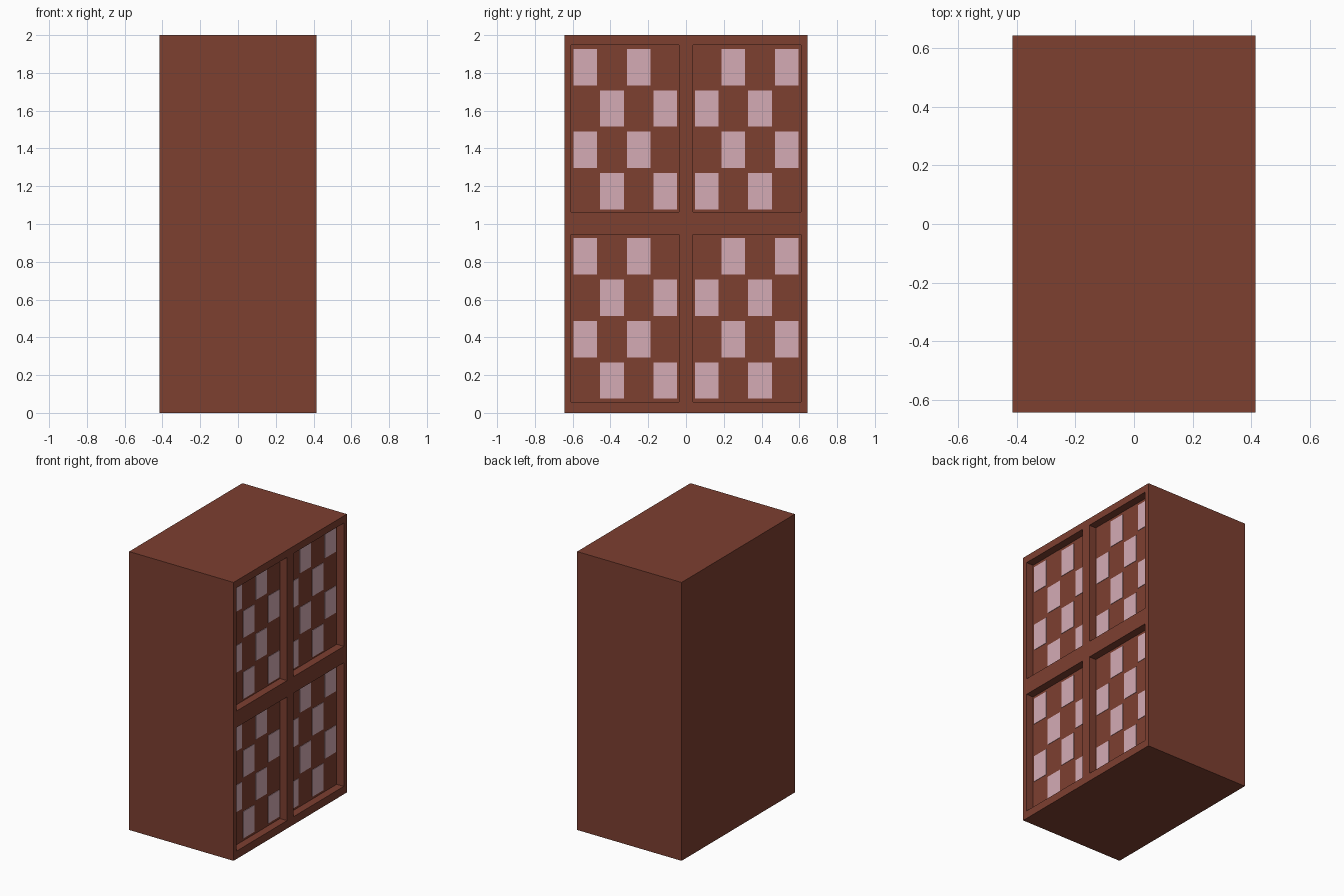
import bpy
import bmesh
from mathutils import Vector

if "Cube" in bpy.data.objects:
    bpy.data.objects.remove(bpy.data.objects["Cube"])

HX, HY, H = 0.415, 0.643, 2.0      # half depth, half width, height
RECESS = 0.056
Y_IN, Y_OUT = 0.036, 0.608         # recess limits either side of the middle
Z_BANDS = [(0.057, 0.945), (1.063, 1.948)]


def material(name, color):
    m = bpy.data.materials.new(name)
    m.diffuse_color = (*color, 1)
    m.use_nodes = True
    m.node_tree.nodes["Principled BSDF"].inputs["Base Color"].default_value = m.diffuse_color
    return m


def add_object(name, bm, mat):
    mesh = bpy.data.meshes.new(name)
    bm.to_mesh(mesh)
    bm.free()
    mesh.materials.append(mat)
    ob = bpy.data.objects.new(name, mesh)
    bpy.context.collection.objects.link(ob)
    return ob


def add_box(bm, lo, hi):
    lo, hi = Vector(lo), Vector(hi)
    verts = bmesh.ops.create_cube(bm, size=1)["verts"]
    for v in verts:
        v.co = (lo + hi) / 2 + v.co * (hi - lo)


brown = material("brown_wood", (0.205, 0.05, 0.03))
pink = material("pink_panel", (0.66, 0.41, 0.46))

# Cabinet body: slice the block along the frame lines, sink four windows
bm = bmesh.new()
add_box(bm, (-HX, -HY, 0), (HX, HY, H))
cuts = [((0, y, 0), (0, 1, 0)) for y in (-Y_OUT, -Y_IN, Y_IN, Y_OUT)]
cuts += [((0, 0, z), (0, 0, 1)) for band in Z_BANDS for z in band]
for co, no in cuts:
    bmesh.ops.bisect_plane(bm, geom=bm.verts[:] + bm.edges[:] + bm.faces[:],
                           plane_co=co, plane_no=no)
bm.normal_update()
windows = []
for f in bm.faces:
    c = f.calc_center_median()
    if f.normal.x > 0.9 and Y_IN < abs(c.y) < Y_OUT \
            and any(a < c.z < b for a, b in Z_BANDS):
        windows.append(f)
bmesh.ops.inset_individual(bm, faces=windows, thickness=0, depth=-RECESS)
add_object("cabinet_body", bm, brown)

# Thin checkerboard panels on the recess floors, mirrored across the middle
PW, PH, PY, PZ = 0.125, 0.193, 0.1415, 0.219
floor = HX - RECESS
for level, z0 in (("lower", 0.075), ("upper", 1.077)):
    for side, s in (("left", -1), ("right", 1)):
        bm = bmesh.new()
        for row in range(4):
            for col in range(row % 2, 4, 2):
                y = 0.0465 + col * PY
                ya, yb = sorted((s * y, s * (y + PW)))
                z = z0 + row * PZ
                add_box(bm, (floor - 0.004, ya, z), (floor + 0.003, yb, z + PH))
        add_object(f"{level}_{side}_panels", bm, pink)
